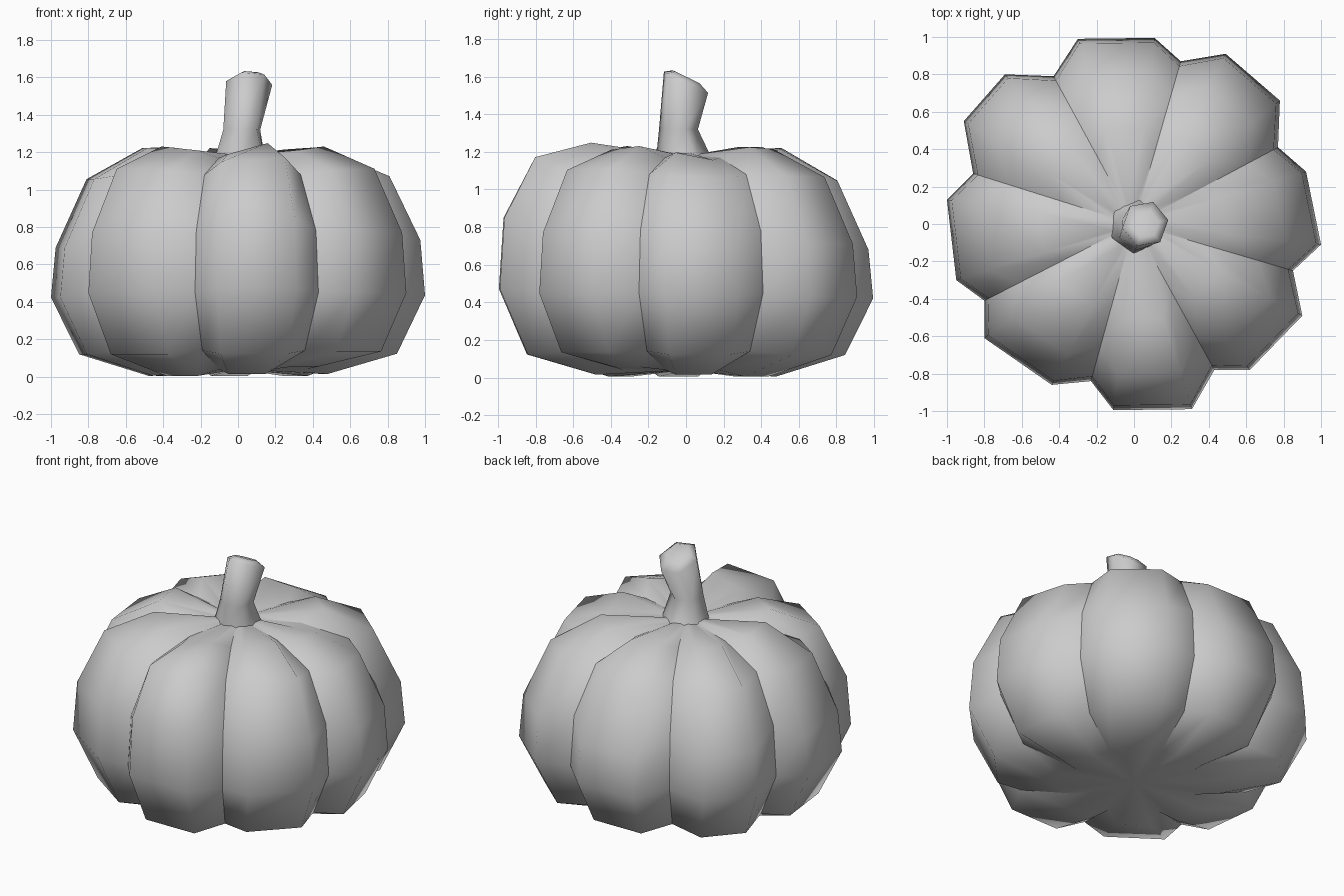
import bpy, bmesh, math
from mathutils import Vector

cube = bpy.data.objects.get("Cube")
if cube:
    bpy.data.objects.remove(cube, do_unlink=True)

grey = bpy.data.materials.new("plain_grey")
grey.use_nodes = True
colour = (0.6, 0.6, 0.6, 1)
grey.diffuse_color = colour
grey.node_tree.nodes["Principled BSDF"].inputs["Base Color"].default_value = colour


def skin(bm, rings):
    """Bridge a list of equally long closed vertex rings with quads."""
    for low, high in zip(rings, rings[1:]):
        for i in range(len(low)):
            j = (i + 1) % len(low)
            bm.faces.new((low[i], low[j], high[j], high[i]))


def finish(bm, name):
    bmesh.ops.recalc_face_normals(bm, faces=bm.faces)
    mesh = bpy.data.meshes.new(name)
    bm.to_mesh(mesh)
    bm.free()
    mesh.materials.append(grey)
    obj = bpy.data.objects.new(name, mesh)
    bpy.context.collection.objects.link(obj)
    return obj


# Each lobe: groove, the two corners of its broad outer edge, and the height
# changes of its foot, its shoulder and its two crown corners
lobes = [
    ((0.85, -0.25), (1.0, -0.11), (0.92, 0.28), 0.01, 0.02, (-0.03, -0.07)),
    ((0.77, 0.41), (0.78, 0.66), (0.49, 0.91), 0, 0, (0, -0.01)),
    ((0.25, 0.87), (0.11, 0.995), (-0.30, 0.99), 0, -0.03, (-0.01, 0)),
    ((-0.43, 0.79), (-0.69, 0.80), (-0.91, 0.55), 0, 0.01, (0, 0)),
    ((-0.86, 0.27), (-1.0, 0.13), (-0.95, -0.30), 0, -0.02, (0, 0)),
    ((-0.80, -0.41), (-0.80, -0.61), (-0.44, -0.86), 0, 0.06, (0, -0.02)),
    ((-0.23, -0.84), (-0.11, -0.995), (0.31, -0.99), 0.01, 0.14, (-0.05, 0.01)),
    ((0.43, -0.78), (0.62, -0.78), (0.90, -0.49), 0.05, 0.06, (-0.02, 0)),
]

# Profiles from the underside to the stem: (radius factor, height)
crest = [(0.48, 0.005), (0.85, 0.12), (1, 0.43), (0.975, 0.71),
         (0.81, 1.07), (0.51, 1.225), (0.12, 1.19)]
groove = [(0.43, 0.04), (0.83, 0.14), (1, 0.45), (0.97, 0.78),
          (0.78, 1.08), (0.44, 1.17), (0.12, 1.18)]
# How strongly each ring follows the foot, shoulder and crown changes
follow = [(1, 0, 0), (0.3, 0, 0), (0, 0.3, 0), (0, 1, 0),
          (0, 0.7, 0.4), (0, 0.1, 1), (0, 0, 0)]

# Ribbed body
bm = bmesh.new()
rings = []
for (cr, cz), (gr, gz), (low, mid, top) in zip(crest, groove, follow):
    ring = []
    for valley, first, second, foot, shoulder, crown in lobes:
        ring.append(bm.verts.new((valley[0] * gr, valley[1] * gr, gz)))
        for (x, y), change in zip((first, second), crown):
            z = cz + low * foot + mid * shoulder + top * change
            ring.append(bm.verts.new((x * cr, y * cr, z)))
    rings.append(ring)
skin(bm, rings)
for ring, height in ((rings[0], 0.04), (rings[-1], 1.18)):
    pole = bm.verts.new((0, 0, height))
    for i, v in enumerate(ring):
        bm.faces.new((pole, v, ring[(i + 1) % len(ring)]))
for face in bm.faces:
    face.smooth = True
# Keep the valleys between lobes crisp
for ring, upper in zip(rings, rings[1:]):
    for i in range(0, len(ring), 3):
        bm.edges.get((ring[i], upper[i])).smooth = False
finish(bm, "ribbed_body")

# Bent, twisted six-sided stem with a slanted, slightly domed cut
sections = [  # centre, radius, twist in degrees, slope of the section
    ((0.01, -0.01, 1.16), 0.15, 25, 0),
    ((0.02, -0.04, 1.32), 0.105, 20, 0),
    ((0.06, 0.0, 1.57), 0.125, 10, -0.48),
    ((0.06, 0.0, 1.6), 0.075, 10, -0.48),
]
bm = bmesh.new()
rings = []
for centre, radius, twist, slope in sections:
    ring = []
    for i in range(6):
        a = math.radians(twist + 60 * i)
        x, y = radius * math.cos(a), radius * math.sin(a)
        ring.append(bm.verts.new(Vector(centre) + Vector((x, y, slope * y))))
    rings.append(ring)
skin(bm, rings)
bm.faces.new(rings[0][::-1])
bm.faces.new(rings[-1])
stem = finish(bm, "stem")
bpy.ops.object.select_all(action="DESELECT")
stem.select_set(True)
bpy.context.view_layer.objects.active = stem
bpy.ops.object.shade_smooth_by_angle(angle=math.radians(75))
